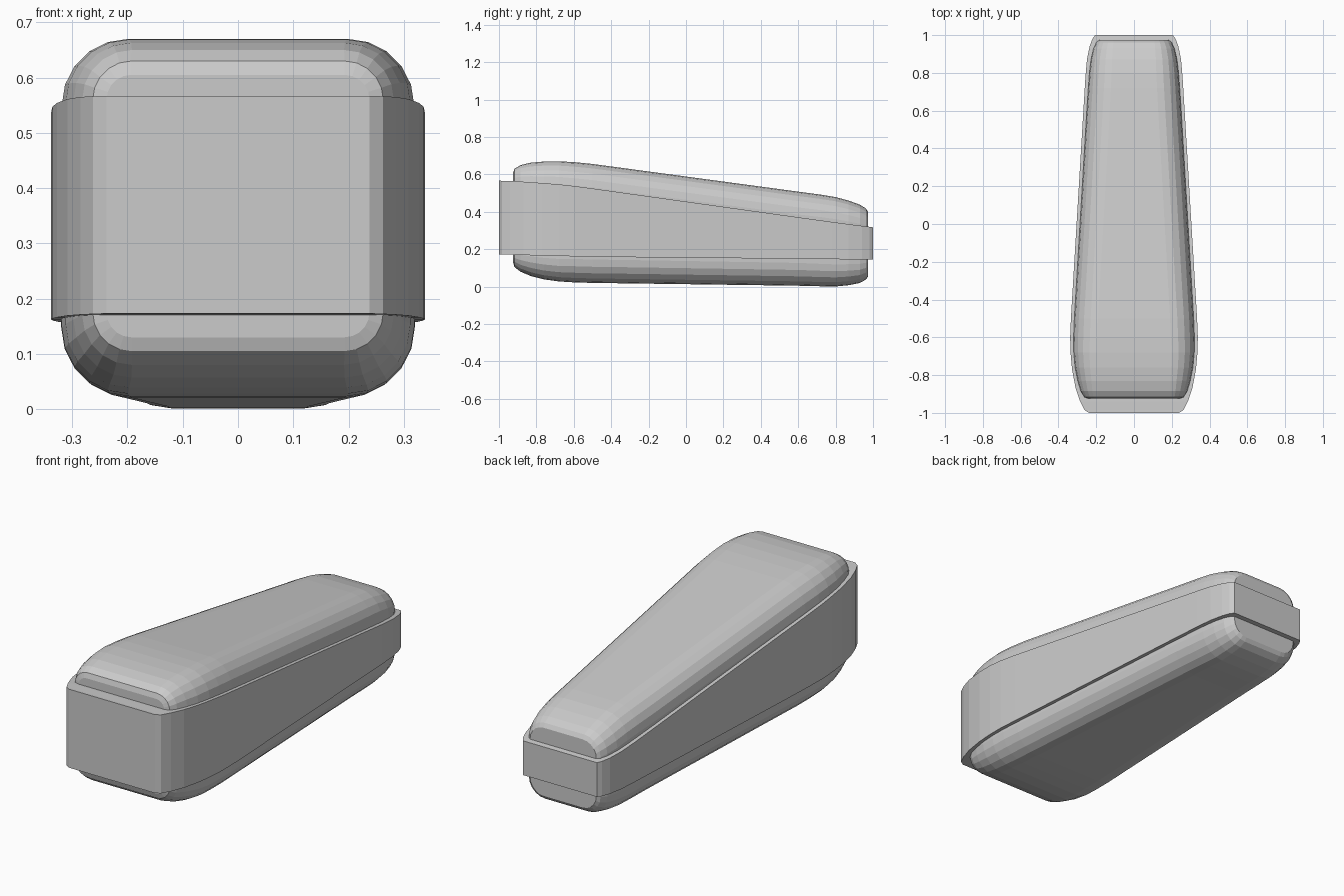
import bpy, bmesh, math


def loft(name, rings):
    """Skin a list of equal-length closed rings and cap both ends."""
    bm = bmesh.new()
    loops = [[bm.verts.new(p) for p in ring] for ring in rings]
    n = len(loops[0])
    for a, b in zip(loops, loops[1:]):
        for i in range(n):
            j = (i + 1) % n
            bm.faces.new((a[i], a[j], b[j], b[i]))
    bm.faces.new(loops[0][::-1])
    bm.faces.new(loops[-1])
    bmesh.ops.recalc_face_normals(bm, faces=bm.faces)
    mesh = bpy.data.meshes.new(name)
    bm.to_mesh(mesh)
    bm.free()
    obj = bpy.data.objects.new(name, mesh)
    bpy.context.collection.objects.link(obj)
    return obj


def rounded_section(y, half, bottom, top, r, steps=5):
    """Rounded rectangle in the XZ plane at the given y."""
    pts = []
    corners = ((1, top - r, 0), (-1, top - r, 90),
               (-1, bottom + r, 180), (1, bottom + r, 270))
    for side, cz, start in corners:
        for k in range(steps + 1):
            a = math.radians(start + 90 * k / steps)
            pts.append((side * (half - r) + r * math.cos(a), y, cz + r * math.sin(a)))
    return pts


def box_section(y, half, bottom, top):
    return [(half, y, top), (-half, y, top), (-half, y, bottom), (half, y, bottom)]


# Inner body: y, half width, bottom, top, corner radius
body = [
    (-0.925, 0.238, 0.130, 0.605, 0.045),
    (-0.917, 0.263, 0.105, 0.630, 0.070),
    (-0.885, 0.282, 0.080, 0.650, 0.090),
    (-0.83, 0.298, 0.057, 0.663, 0.105),
    (-0.76, 0.312, 0.039, 0.669, 0.115),
    (-0.68, 0.319, 0.028, 0.670, 0.120),
    (-0.60, 0.320, 0.023, 0.666, 0.125),
    (-0.50, 0.316, 0.020, 0.656, 0.125),
    (-0.35, 0.307, 0.018, 0.636, 0.125),
    (0.60, 0.250, 0.005, 0.508, 0.122),
    (0.72, 0.242, 0.002, 0.492, 0.120),
    (0.80, 0.236, 0.001, 0.479, 0.118),
    (0.87, 0.228, 0.008, 0.460, 0.112),
    (0.93, 0.214, 0.020, 0.438, 0.102),
    (0.962, 0.199, 0.038, 0.418, 0.090),
    (0.974, 0.184, 0.056, 0.398, 0.075),
]
loft("inner_body", [rounded_section(*s) for s in body])

# Wraparound side band: y, half width, bottom, top
band = [
    (-1.00, 0.238, 0.173, 0.567),
    (-0.985, 0.262, 0.172, 0.566),
    (-0.94, 0.285, 0.171, 0.565),
    (-0.87, 0.309, 0.169, 0.561),
    (-0.77, 0.328, 0.166, 0.554),
    (-0.68, 0.336, 0.164, 0.547),
    (-0.60, 0.338, 0.162, 0.538),
    (-0.50, 0.334, 0.160, 0.525),
    (-0.35, 0.325, 0.158, 0.504),
    (0.60, 0.268, 0.149, 0.371),
    (0.78, 0.257, 0.147, 0.346),
    (0.87, 0.249, 0.146, 0.334),
    (0.94, 0.235, 0.145, 0.325),
    (0.98, 0.220, 0.145, 0.320),
    (1.00, 0.206, 0.145, 0.317),
]
loft("side_band", [box_section(*s) for s in band])
